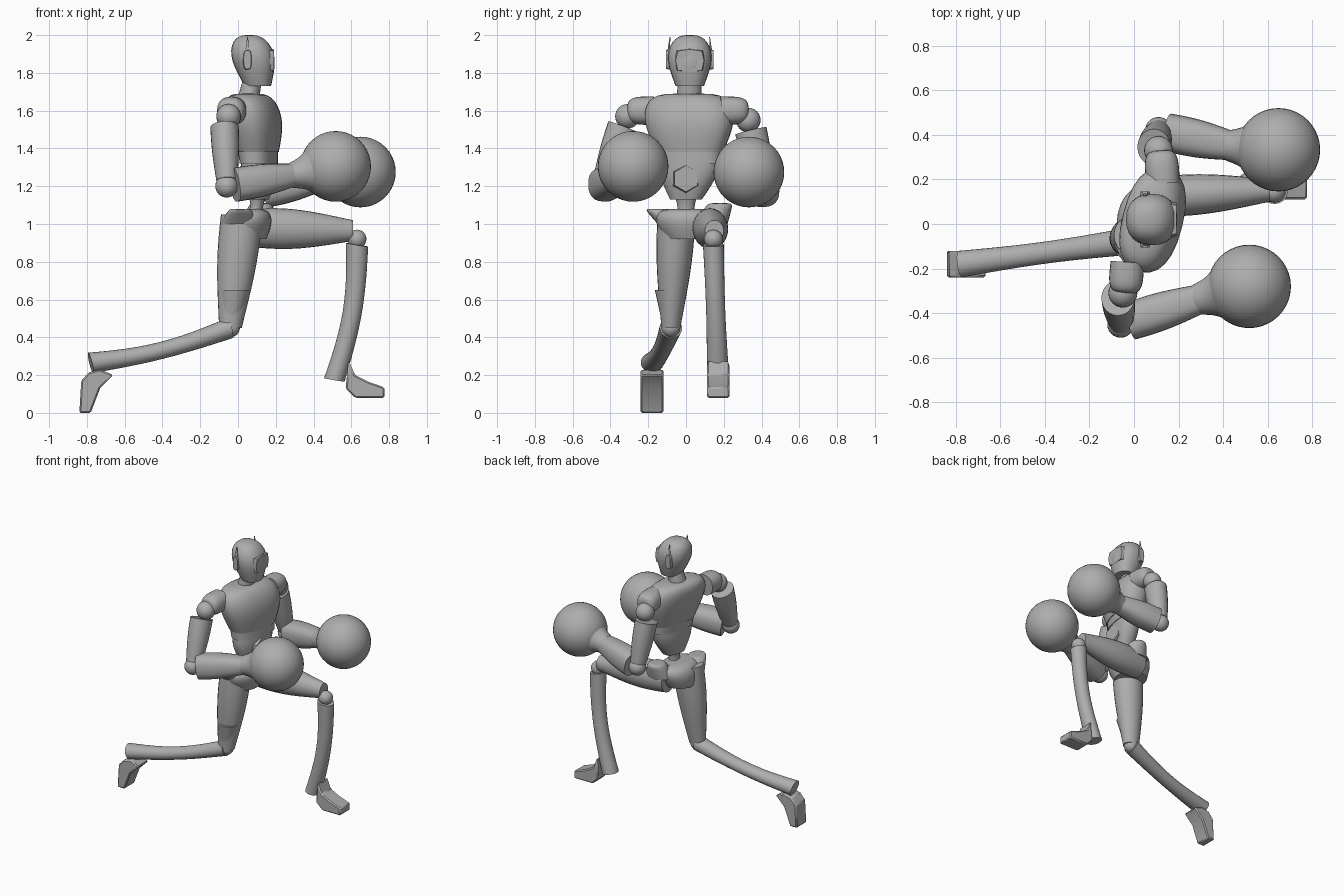
import bpy, bmesh, math
from mathutils import Vector

if "Cube" in bpy.data.objects:
    bpy.data.objects.remove(bpy.data.objects["Cube"], do_unlink=True)

COLOUR = (.42, .42, .42, 1)
grey = bpy.data.materials.new("plain grey")
grey.use_nodes = True
grey.diffuse_color = COLOUR
grey.node_tree.nodes["Principled BSDF"].inputs["Base Color"].default_value = COLOUR

FORWARD, SIDE, UP = Vector((1, 0, 0)), Vector((0, 1, 0)), Vector((0, 0, 1))
CHEST_SIDE = Vector((1, 4, 0)).normalized()


def finish(name, bm, sharp=40):
    """Turn a bmesh into a shaded, coloured object."""
    bmesh.ops.recalc_face_normals(bm, faces=bm.faces)
    mesh = bpy.data.meshes.new(name)
    bm.to_mesh(mesh)
    bm.free()
    mesh.materials.append(grey)
    mesh.shade_smooth()
    mesh.set_sharp_from_angle(angle=math.radians(sharp))
    obj = bpy.data.objects.new(name, mesh)
    bpy.context.collection.objects.link(obj)
    return obj


def power(value, exponent):
    return math.copysign(abs(value) ** exponent, value)


def limb(name, start, end, start_size, end_size, swell=0, bow=Vector(), dome=0,
         side=SIDE, axis=None, sides=24, steps=12, square=2):
    """Skin a tapering form from start to end; sizes are half width, half depth.
    swell fattens the middle, bow bends it, dome rounds off the far end."""
    bm = bmesh.new()
    start, end = Vector(start), Vector(end)
    along = (axis or end - start).normalized()
    across = (side - along * side.dot(along)).normalized()
    deep = along.cross(across)
    rings = []
    for i in range(steps + 1):
        t = i / steps
        if dome:
            t = math.sin(t * math.pi / 2) * .999
        arch = math.sin(t * math.pi)
        scale = 1 + swell * arch
        if dome:
            scale *= (1 - t ** dome) ** (1 / dome)
        size = Vector(start_size).lerp(Vector(end_size), t) * scale
        centre = start.lerp(end, t) + bow * arch
        ring = []
        for k in range(sides):
            angle = math.tau * k / sides
            wide = power(math.cos(angle), 2 / square) * size.x
            thick = power(math.sin(angle), 2 / square) * size.y
            ring.append(bm.verts.new(centre + across * wide + deep * thick))
        rings.append(ring)
    for low, high in zip(rings, rings[1:]):
        for k in range(sides):
            n = (k + 1) % sides
            bm.faces.new((low[k], low[n], high[n], high[k]))
    bm.faces.new(rings[0])
    bm.faces.new(rings[-1])
    return finish(name, bm)


def ball(name, centre, radius, segments=24):
    bm = bmesh.new()
    bmesh.ops.create_uvsphere(bm, u_segments=segments, v_segments=segments // 2, radius=radius)
    bmesh.ops.translate(bm, verts=bm.verts, vec=centre)
    return finish(name, bm)


def foot(name, profile, y, half_width):
    """Extrude a side profile of x, z points across y and soften its edges."""
    bm = bmesh.new()
    near, far = ([bm.verts.new((x, y + offset, z)) for x, z in profile]
                 for offset in (-half_width, half_width))
    bm.faces.new(near)
    bm.faces.new(far)
    for k in range(len(profile)):
        n = (k + 1) % len(profile)
        bm.faces.new((near[k], near[n], far[n], far[k]))
    bevel = finish(name, bm, sharp=30).modifiers.new("soft edges", "BEVEL")
    bevel.width = .008


# Head and neck
limb("head", (.105, .02, 1.73), (.06, .02, 2), (.075, .07), (.125, .125),
     swell=.2, dome=3, axis=UP, square=2.3)
limb("visor", (.12, .02, 1.865), (.19, .02, 1.865), (.095, .07), (.075, .06),
     sides=8, steps=1, square=4)
limb("neck", (.05, .015, 1.64), (.075, .02, 1.76), (.07, .06), (.06, .05), axis=UP)

# Ear pods with antennae
for label, sign in (("left", 1), ("right", -1)):
    middle = Vector((.05, .02 + sign * .105, 1.87))
    out = SIDE * sign * .02
    limb(label + "_ear_pod", middle - out, middle + out, (.025, .055), (.02, .05),
         side=FORWARD, sides=16, steps=1, square=3)
    limb(label + "_antenna", middle + out / 2, middle + UP * .12, (.01, .02), (.002, .002),
         sides=6, steps=2)

# Torso, turned a little at the shoulders
turned = dict(side=CHEST_SIDE, axis=UP, square=2.4)
limb("chest", (.105, .02, 1.38), (.055, .015, 1.69), (.18, .1), (.24, .13),
     swell=.13, dome=5, bow=FORWARD * .01, **turned)
limb("ribs", (.11, .02, 1.32), (.105, .02, 1.385), (.17, .09), (.175, .095), steps=2, **turned)
limb("abdomen", (.105, 0, 1.13), (.11, .02, 1.325), (.085, .055), (.16, .085), swell=.13, **turned)
limb("belt_buckle", (.15, 0, 1.24), (.2, 0, 1.24), (.08, .08), (.07, .07),
     side=UP, sides=6, steps=1)
limb("waist", (.09, 0, 1), (.105, 0, 1.17), (.06, .05), (.07, .05), swell=-.3, axis=UP)

# Pelvis with flared hip wings
limb("pelvis", (.04, .01, .92), (.06, .01, 1.08), (.12, .11), (.18, .12),
     swell=.1, dome=5, axis=UP)
limb("right_hip_wing", (.01, -.08, 1), (.01, -.15, 1.08), (.07, .1), (.07, .06), dome=8, axis=UP)
limb("left_hip_wing", (.12, .14, 1), (.12, .18, 1.11), (.08, .1), (.07, .06), dome=8, axis=UP)

# Right leg, trailing behind
right_knee = Vector((-.04, -.08, .45))
limb("right_thigh", (.02, -.05, 1.05), right_knee, (.1, .11), (.05, .06), swell=.18, axis=UP)
limb("right_knee_pad", right_knee + UP * .02, (-.015, -.085, .65), (.045, .05), (.08, .08), axis=UP)
ball("right_knee", right_knee, .05)
limb("right_shin", right_knee, (-.78, -.18, .265), (.06, .055), (.06, .055),
     swell=-.18, bow=UP * -.028)
foot("right_foot", [(-.84, 0), (-.83, .17), (-.79, .215), (-.73, .23), (-.66, .2),
                    (-.73, .13), (-.78, 0)], y=-.18, half_width=.06)

# Left leg, stepping forward
left_knee = Vector((.63, .145, .92))
limb("left_thigh", (.06, .12, .98), (.61, .15, .965), (.085, .1), (.05, .055),
     swell=.3, axis=FORWARD)
ball("left_knee", left_knee, .05)
limb("left_shin", left_knee - UP * .03, (.51, .17, .175), (.055, .06), (.06, .055),
     swell=-.12, bow=FORWARD * .035)
foot("left_foot", [(.585, .28), (.62, .2), (.69, .165), (.775, .135), (.775, .08),
                   (.62, .08), (.57, .13)], y=.17, half_width=.06)

# Arms: shoulder, elbow, wrist and glove points for each
arms = {
    "right": ((-.05, -.31, 1.57), (-.06, -.45, 1.2), (.3, -.335, 1.26), (.517, -.28, 1.305)),
    "left": ((.11, .33, 1.55), (.11, .42, 1.17), (.44, .35, 1.235), (.648, .333, 1.275)),
}
for label, points in arms.items():
    shoulder, elbow, wrist, glove = map(Vector, points)
    inner = Vector((shoulder.x + .02, shoulder.y * .55, 1.6))
    outer = Vector((shoulder.x + .01, shoulder.y, 1.6))
    limb(label + "_shoulder_cap", inner, outer, (.075, .075), (.08, .075),
         dome=4, side=FORWARD, square=2.3)
    ball(label + "_shoulder", shoulder, .065)
    limb(label + "_upper_arm", shoulder.lerp(elbow, .15) - FORWARD * .02, elbow.lerp(shoulder, .08),
         (.085, .075), (.055, .055), swell=.08)
    ball(label + "_elbow", elbow, .06)
    limb(label + "_forearm", elbow.lerp(wrist, .12), wrist, (.085, .09), (.065, .06),
         swell=.12, square=2.5)
    limb(label + "_glove_cuff", wrist.lerp(glove, -.1), wrist.lerp(glove, .45),
         (.068, .065), (.13, .13), swell=-.12)
    ball(label + "_glove", glove, .187, segments=40)
